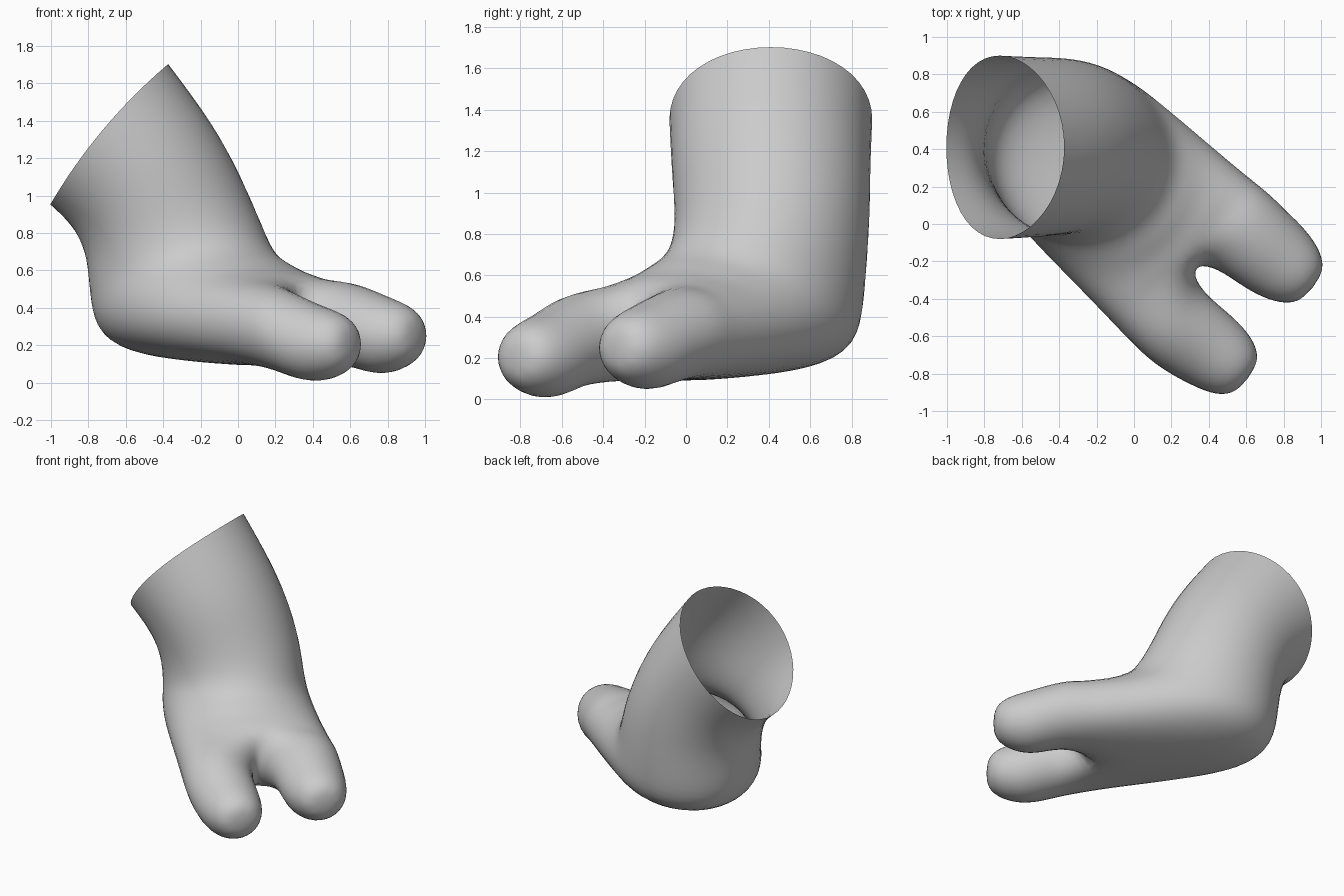
import bpy, bmesh
from math import sin, cos, radians, copysign
from mathutils import Vector

cube = bpy.data.objects.get("Cube")
if cube:
    bpy.data.objects.remove(cube, do_unlink=True)

# One skin colour
skin = bpy.data.materials.new("warm_grey_skin")
skin.use_nodes = True
colour = (0.6, 0.6, 0.6, 1)
skin.diffuse_color = colour
skin.node_tree.nodes["Principled BSDF"].inputs["Base Color"].default_value = colour
skin.node_tree.nodes["Principled BSDF"].inputs["Roughness"].default_value = 0.6

ANKLE = Vector((-0.34, 0.41, 0))   # vertical axis the foot turns about
GROW_12, GROW_8 = 1.047, 1.108     # make up for subdivision shrinkage

bm = bmesh.new()


def heading(angle):
    """Forward and left directions in plan."""
    a = radians(angle)
    return Vector((cos(a), sin(a), 0)), Vector((-sin(a), cos(a), 0))


def leg_ring(angle, front, back, width, square=1.0, bow=0.0):
    """Twelve-point ring from its front and back (distance, height)."""
    fwd, left = heading(angle)
    top = ANKLE + fwd * front[0] + Vector((0, 0, front[1]))
    low = ANKLE + fwd * back[0] + Vector((0, 0, back[1]))
    mid, axis = (top + low) / 2, (top - low) / 2
    up = axis.cross(left).normalized()
    ring = []
    for k in range(12):
        c, s = cos(radians(30 * k)), sin(radians(30 * k))
        h = copysign(abs(c) ** square, c) if abs(c) > 1e-6 else 0.0
        co = mid + (axis * h + left * (width * s)) * GROW_12 + up * (bow * s * s)
        ring.append(bm.verts.new(co))
    return ring


def toe_ring(angle, centre, width, height, start):
    """Eight-point upright ring."""
    left = heading(angle)[1]
    ring = []
    for i in range(8):
        a = radians(start + 45 * i)
        co = Vector(centre) + left * (sin(a) * width * GROW_8)
        co.z += cos(a) * height * GROW_8
        ring.append(bm.verts.new(co))
    return ring


def bridge(a, b):
    n = len(a)
    for k in range(n):
        j = (k + 1) % n
        bm.faces.new((a[k], b[k], b[j], a[j]))


# Leg opening, ankle, heel and forefoot: plan angle, front, back, half width
sections = [
    (0, (-0.03, 1.70), (-0.66, 0.95), 0.49, 1.0, 0.05),
    (0, (0.21, 1.38), (-0.54, 0.84), 0.48, 1.0, 0.03),
    (-8, (0.36, 1.10), (-0.475, 0.70), 0.475),
    (-25, (0.48, 0.84), (-0.46, 0.52), 0.475),
    (-43, (0.57, 0.71), (-0.43, 0.29), 0.485),
    (-43, (0.66, 0.665), (-0.27, 0.165), 0.50, 0.9),
    (-43, (0.73, 0.62), (0.08, 0.12), 0.51, 0.8),
    (-43, (0.80, 0.59), (0.45, 0.10), 0.52, 0.65),
    (-43, (0.86, 0.56), (0.75, 0.09), 0.53, 0.5),
]
rings = [leg_ring(*s) for s in sections]
for a, b in zip(rings, rings[1:]):
    bridge(a, b)

# Web between the toes splits the last ring into two loops
last = rings[-1]
fwd, left = heading(-43)
web = bm.verts.new(ANKLE + fwd * 0.95 - left * 0.03 + Vector((0, 0, 0.29)))


def toe(loop, angle, start, stations):
    """Tube through the stations with a rounded end."""
    fwd = heading(angle)[0]
    end, r = Vector(stations[-1][0]), stations[-1][2]
    tips = [(end + fwd * 0.15, 0.175, 0.165), (end + fwd * 0.228, 0.09, 0.085)]
    for centre, width, height in stations + tips:
        ring = toe_ring(angle, centre, width, height, start)
        bridge(loop, ring)
        loop = ring
    bm.faces.new(loop[::-1])


# Left toe
toe(last[0:7] + [web], -38, -45, [
    ((0.57, -0.03, 0.32), 0.245, 0.22),
    ((0.68, -0.12, 0.285), 0.23, 0.22),
    ((0.78, -0.20, 0.25), 0.22, 0.21)])
# Right toe
toe(last[6:12] + [last[0], web], -37, 135, [
    ((0.20, -0.52, 0.295), 0.235, 0.22),
    ((0.31, -0.61, 0.245), 0.225, 0.22),
    ((0.43, -0.69, 0.205), 0.212, 0.205)])

mesh = bpy.data.meshes.new("two_toed_foot")
bm.to_mesh(mesh)
bm.free()
mesh.materials.append(skin)
mesh.polygons.foreach_set("use_smooth", [True] * len(mesh.polygons))

foot = bpy.data.objects.new("two_toed_foot", mesh)
bpy.context.collection.objects.link(foot)
sub = foot.modifiers.new("rounding", "SUBSURF")
sub.levels = sub.render_levels = 2
